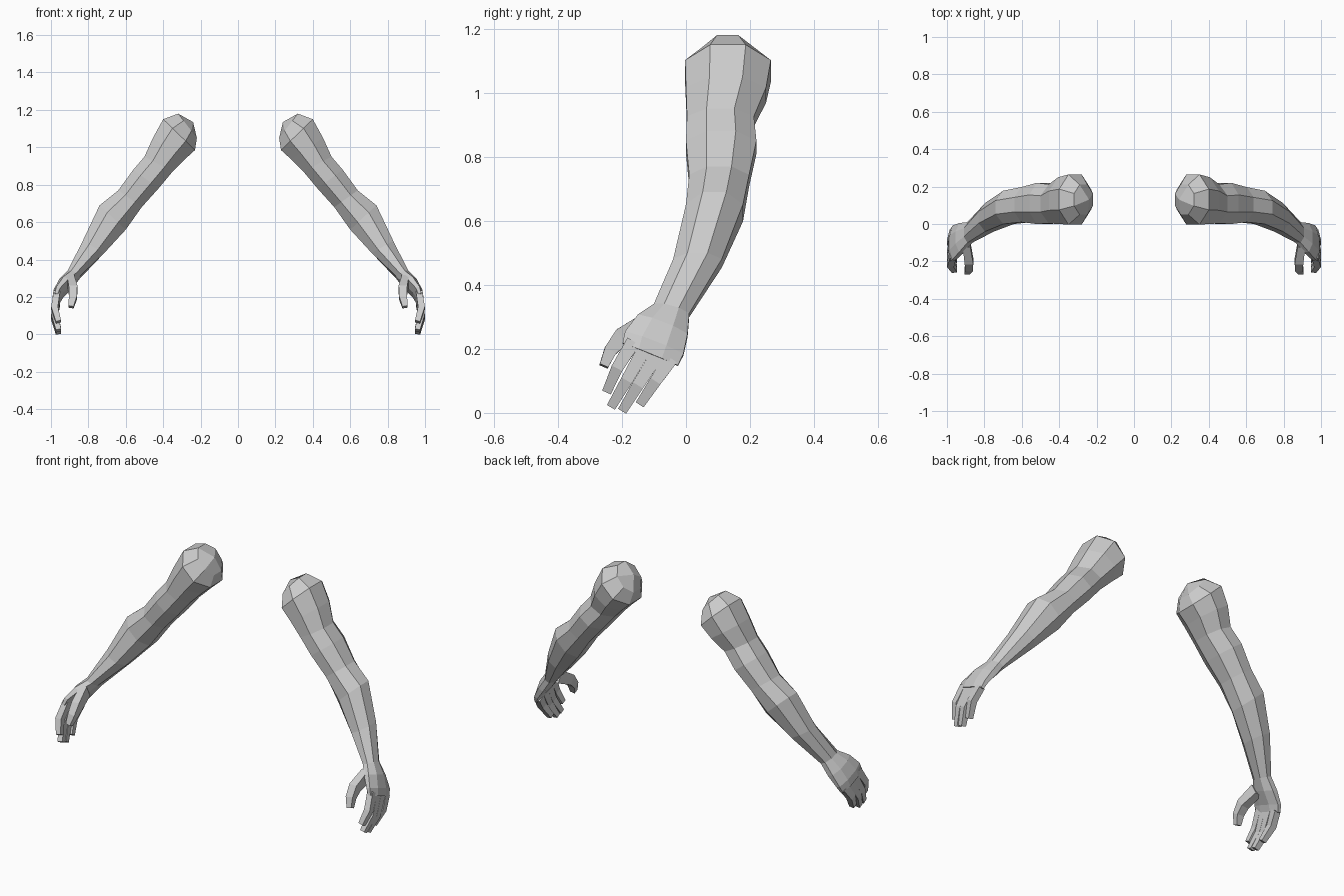
import bpy, bmesh, math
from mathutils import Vector

if "Cube" in bpy.data.objects:
    bpy.data.objects.remove(bpy.data.objects["Cube"])

skin = bpy.data.materials.new("light_grey")
skin.diffuse_color = (0.6, 0.6, 0.6, 1)
skin.use_nodes = True
skin.node_tree.nodes["Principled BSDF"].inputs["Base Color"].default_value = skin.diffuse_color


def loft(name, rings, sides, start_tip=None):
    """Skin rings of (centre, half-width u, half-width v), mirrored to both sides."""
    bm = bmesh.new()
    k = 1 / math.cos(math.pi / sides)
    loops = []
    for c, u, v in rings:
        angles = [2 * math.pi * (i + 0.5) / sides for i in range(sides)]
        loops.append([bm.verts.new(c + u * k * math.cos(a) + v * k * math.sin(a))
                      for a in angles])
    for a, b in zip(loops, loops[1:]):
        for i in range(sides):
            j = (i + 1) % sides
            bm.faces.new((a[i], a[j], b[j], b[i]))
    if start_tip:
        tip = bm.verts.new(start_tip)
        for i in range(0, sides, 2):
            bm.faces.new((tip, loops[0][i - 1], loops[0][i], loops[0][(i + 1) % sides]))
    else:
        bm.faces.new(loops[0])
    bm.faces.new(loops[-1])
    bmesh.ops.recalc_face_normals(bm, faces=bm.faces)
    mesh = bpy.data.meshes.new(name)
    bm.to_mesh(mesh)
    bm.free()
    mesh.materials.append(skin)
    ob = bpy.data.objects.new(name, mesh)
    bpy.context.collection.objects.link(ob)
    ob.modifiers.new("Mirror", 'MIRROR').use_mirror_merge = False
    return ob


def section(xo, zo, xi, zi, yf, yb, tilt=0.0):
    """Ring from its outer and inner points (x, z), front and back y, and tilt."""
    c = Vector(((xo + xi) / 2, (yf + yb) / 2, (zo + zi) / 2))
    return (c, Vector(((xo - xi) / 2, 0, (zo - zi) / 2)),
            Vector((0, (yb - yf) / 2, -tilt)))


def digit(name, points, widths, depths):
    """Square tube that bends along points, wide across the hand."""
    pts = [Vector(p) for p in points]
    rings = []
    for i, p in enumerate(pts):
        d = (pts[min(i + 1, len(pts) - 1)] - pts[max(i - 1, 0)]).normalized()
        across = d.cross(Vector((1, 0, 0))).normalized()
        deep = across.cross(d).normalized()
        rings.append((p, deep * depths[i] / 2, across * widths[i] / 2))
    return loft(name, rings, 4)


# Arm from shoulder to wrist, then palm to knuckles
wrist = section(.91, .335, .845, .305, -.10, .01, .015)
loft("arm", [
    section(.32, 1.18, .22, 1.05, .05, .21),
    section(.40, 1.15, .23, .985, -.003, .265),
    section(.455, 1.05, .285, .935, .0, .25),
    section(.50, .95, .35, .87, .003, .212),
    section(.56, .88, .425, .78, .0, .22),
    section(.64, .77, .515, .68, .01, .197),
    section(.74, .69, .60, .56, .0, .178),
    section(.83, .50, .715, .435, -.04, .112),
    wrist], 8, start_tip=(.24, .13, 1.135))
loft("palm", [
    wrist,
    section(.955, .285, .885, .26, -.15, .005, .03),
    section(.985, .225, .935, .21, -.19, -.008, .035),
    section(.992, .185, .953, .18, -.198, -.025, .035)], 8)

# Four fingers: knuckle, middle joint and tip as (y, z)
fingers = {
    "index_finger": ((-.165, .222), (-.215, .14), (-.247, .067)),
    "middle_finger": ((-.127, .205), (-.185, .102), (-.233, .02)),
    "ring_finger": ((-.088, .185), (-.15, .087), (-.198, .008)),
    "little_finger": ((-.048, .168), (-.095, .1), (-.143, .028)),
}
for name, path in fingers.items():
    digit(name, [(x, y, z) for x, (y, z) in zip((.968, .981, .96), path)],
          (.044, .037, .029), (.034, .036, .028))

# Thumb
digit("thumb", [(.895, -.11, .285), (.882, -.2, .238), (.883, -.236, .195), (.893, -.257, .146)],
      (.07, .056, .04, .028), (.04, .046, .042, .028))
